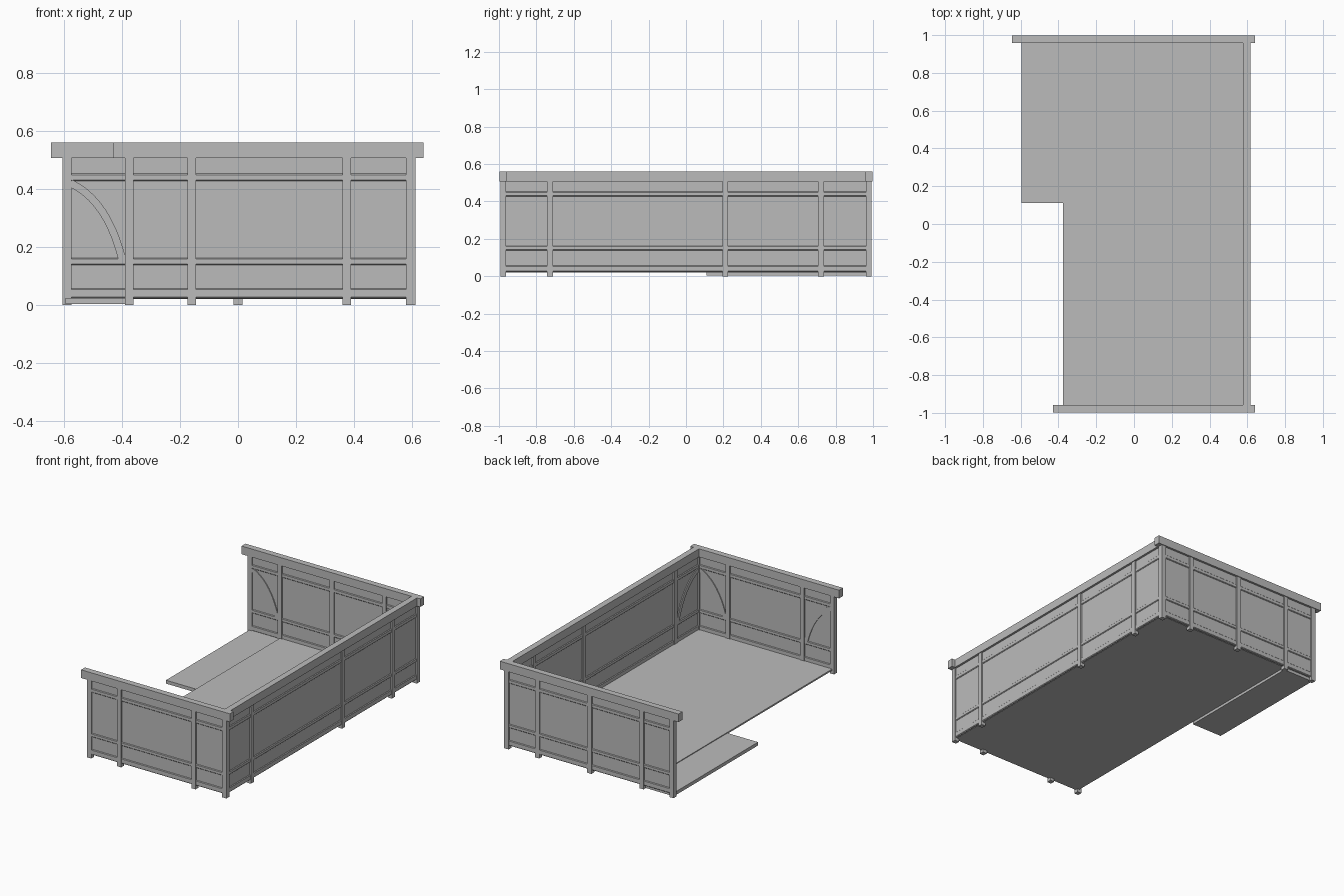
import bpy, bmesh
from mathutils import Matrix, Vector

old = bpy.data.objects.get("Cube")
if old:
    bpy.data.objects.remove(old, do_unlink=True)

# Single grey material
grey = bpy.data.materials.new("plain_grey")
grey.use_nodes = True
COLOUR = (0.5, 0.5, 0.5, 1)
grey.diffuse_color = COLOUR
grey.node_tree.nodes["Principled BSDF"].inputs["Base Color"].default_value = COLOUR


def finish(name, bm, frame, bevel=0):
    bmesh.ops.transform(bm, matrix=frame, verts=bm.verts)
    bmesh.ops.recalc_face_normals(bm, faces=bm.faces)
    mesh = bpy.data.meshes.new(name)
    bm.to_mesh(mesh)
    bm.free()
    mesh.materials.append(grey)
    obj = bpy.data.objects.new(name, mesh)
    bpy.context.collection.objects.link(obj)
    if bevel:
        mod = obj.modifiers.new("chamfer", "BEVEL")
        mod.width = bevel
        mod.segments = 1


def box(name, lo, hi, frame=Matrix(), bevel=0):
    lo, hi = Vector(lo), Vector(hi)
    bm = bmesh.new()
    bmesh.ops.create_cube(bm, size=1)
    for v in bm.verts:
        v.co = Vector((v.co[i] + 0.5) * (hi[i] - lo[i]) + lo[i] for i in range(3))
    finish(name, bm, frame, bevel)


def brace(name, start, end, frame):
    """Curved strut from the top of an end post down to the next post."""
    p0, p1, p2 = (Vector((start + (end - start) * t, z))
                  for t, z in ((0, 0.42), (0.68, 0.36), (0.95, 0.15)))
    side = 1 if end > start else -1
    outer, inner = [], []
    steps = 10
    for i in range(steps + 1):
        t = i / steps
        p = p0 * (1 - t) ** 2 + p1 * 2 * t * (1 - t) + p2 * t * t
        d = ((p1 - p0) * (1 - t) + (p2 - p1) * t).normalized()
        n = Vector((-d.y, d.x)) * side * 0.013
        outer.append(p + n)
        inner.append(p - n)
    bm = bmesh.new()
    rings = [[bm.verts.new((q.x, y, q.y)) for q, y in
              ((a, 0), (b, 0), (b, 0.012), (a, 0.012))]
             for a, b in zip(outer, inner)]
    for r, s in zip(rings, rings[1:]):
        for k in range(4):
            m = (k + 1) % 4
            bm.faces.new((r[k], r[m], s[m], s[k]))
    bm.faces.new(rings[0])
    bm.faces.new(rings[-1])
    finish(name, bm, frame)


def wall(name, posts, cap, frame):
    """Framed wall along local x; local +y points indoors."""
    a, b = posts[0], posts[-1]
    box(name + "_panel", (a, -0.006, 0.022), (b, 0.006, 0.51), frame)
    box(name + "_cap", (cap[0], -0.02, 0.507), (cap[1], 0.02, 0.56), frame)
    for part, z, half in (("sill", 0.04, 0.017), ("lower_rail", 0.15, 0.012),
                          ("upper_rail", 0.44, 0.013)):
        box(f"{name}_{part}", (a, -0.011, z - half), (b, 0.011, z + half),
            frame, 0.004)
    for i, u in enumerate(posts):
        box(f"{name}_post_{i + 1}", (u - 0.015, -0.015, 0),
            (u + 0.015, 0.015, 0.508), frame)
    brace(name + "_brace_start", posts[0] + 0.013, posts[1] - 0.013, frame)
    brace(name + "_brace_end", posts[-1] - 0.013, posts[-2] + 0.013, frame)


def frame(x, y, along, inward):
    m = Matrix.Identity(4)
    m.col[0].xyz = along
    m.col[1].xyz = inward
    m.col[3].xyz = (x, y, 0)
    return m


# Three walls, open on the right-hand side
wall("front_wall", (-0.375, -0.16, 0.375, 0.595), (-0.43, 0.64),
     frame(0, -0.978, (1, 0, 0), (0, 1, 0)))
wall("back_wall", (-0.59, -0.375, 0, 0.375, 0.595), (-0.645, 0.64),
     frame(0, 0.978, (1, 0, 0), (0, -1, 0)))
wall("side_wall", (-0.978, -0.727, 0.21, 0.722, 0.978), (-0.96, 0.96),
     frame(0.597, 0, (0, 1, 0), (-1, 0, 0)))

# Floor and its wider rear part
box("main_floor", (-0.375, -0.975, 0.02), (0.597, 0.975, 0.03))
box("floor_extension", (-0.595, 0.11, 0.003), (-0.375, 0.975, 0.025))
